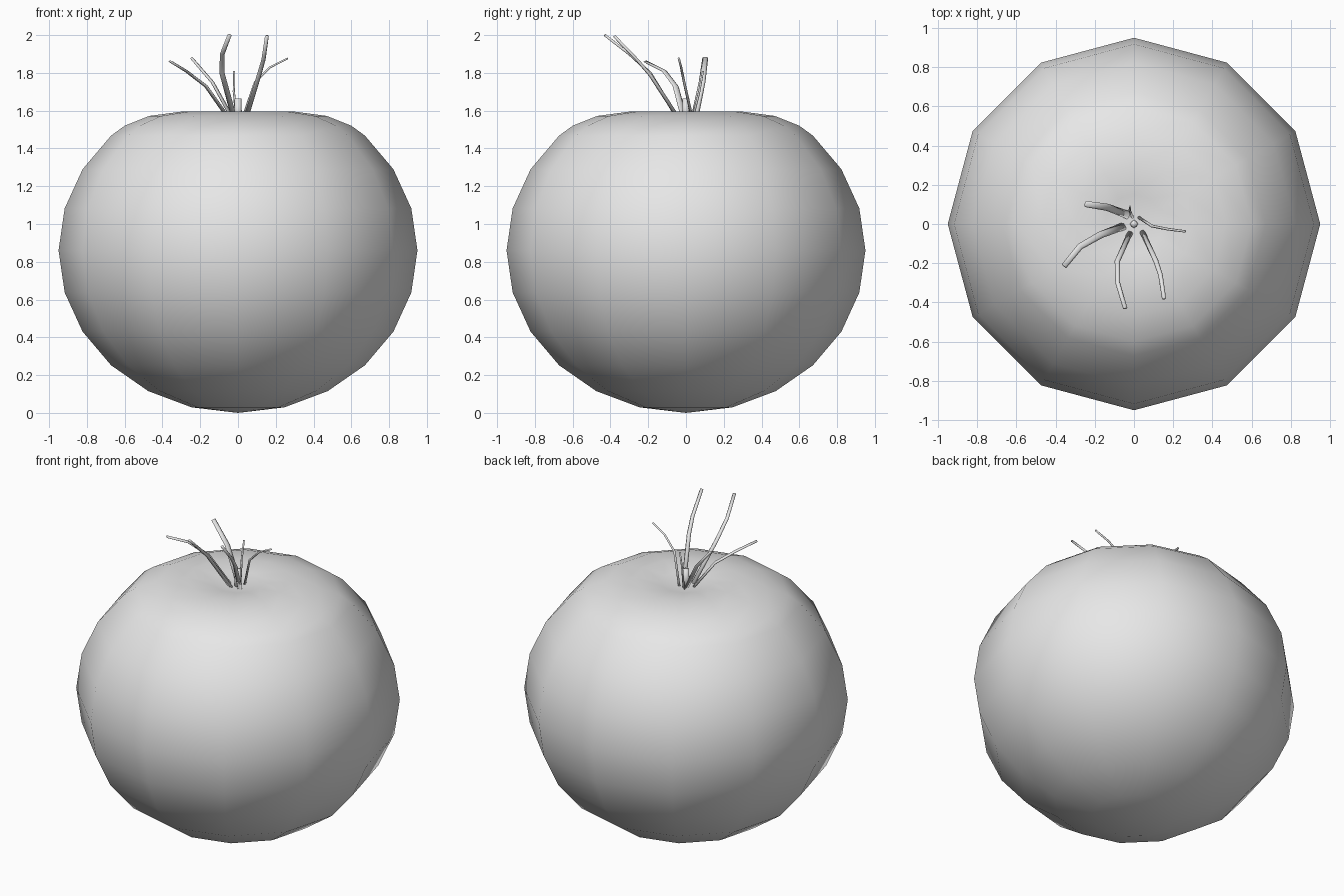
import bpy, bmesh, math
from mathutils import Vector

cube = bpy.data.objects.get("Cube")
if cube:
    bpy.data.objects.remove(cube, do_unlink=True)

GREY = 0.8
mat = bpy.data.materials.new("plain grey")
mat.use_nodes = True
mat.diffuse_color = (GREY, GREY, GREY, 1)
mat.node_tree.nodes["Principled BSDF"].inputs["Base Color"].default_value = (GREY, GREY, GREY, 1)


def finish(bm, name, smooth):
    """Turn a bmesh into a named object with the shared material."""
    bmesh.ops.recalc_face_normals(bm, faces=bm.faces)
    for face in bm.faces:
        face.smooth = smooth
    mesh = bpy.data.meshes.new(name)
    bm.to_mesh(mesh)
    bm.free()
    mesh.materials.append(mat)
    obj = bpy.data.objects.new(name, mesh)
    bpy.context.collection.objects.link(obj)
    return obj


def bridge(bm, low, high):
    """Join two rings of equal size with quads."""
    n = len(low)
    for i in range(n):
        j = (i + 1) % n
        bm.faces.new((low[i], low[j], high[j], high[i]))


# Fruit body: twelve-sided flattened sphere with a shallow dimple on top
SIDES, RADIUS, HALF = 12, 0.95, 0.86
profile = []
for k in range(-5, 4):
    a = math.radians(15 * k)
    profile.append((RADIUS * math.cos(a), HALF + HALF * math.sin(a)))
profile += [(0.6, 1.52), (0.47, 1.572), (0.3, 1.595), (0.15, 1.58)]

bm = bmesh.new()
rings = []
for r, z in profile:
    rings.append([bm.verts.new((r * math.cos(math.tau * i / SIDES),
                                r * math.sin(math.tau * i / SIDES), z))
                  for i in range(SIDES)])
for low, high in zip(rings, rings[1:]):
    bridge(bm, low, high)
for ring, z in ((rings[0], 0), (rings[-1], 1.555)):
    pole = bm.verts.new((0, 0, z))
    for i in range(SIDES):
        bm.faces.new((ring[i], ring[(i + 1) % SIDES], pole))
finish(bm, "fruit_body", True)

# Stalk stub in the middle of the dimple
bm = bmesh.new()
bmesh.ops.create_cone(bm, cap_ends=True, segments=8, radius1=0.022, radius2=0.018, depth=0.13)
bmesh.ops.translate(bm, verts=bm.verts, vec=(0, 0, 1.6))
finish(bm, "stalk_stub", True)


def sepal(name, points, width, thickness):
    """Sweep a thin flattened six-sided section along a bent path."""
    pts = [Vector(p) for p in points]
    outward = pts[-1] - pts[0]
    side = Vector((-outward.y, outward.x, 0)).normalized()
    bm = bmesh.new()
    rings = []
    for k, p in enumerate(pts):
        along = (pts[min(k + 1, len(pts) - 1)] - pts[max(k - 1, 0)]).normalized()
        across = (side - along * side.dot(along)).normalized()
        up = along.cross(across)
        scale = 1 - 0.25 * k / (len(pts) - 1)
        rings.append([bm.verts.new(p + across * math.cos(a) * width * scale / 2
                                   + up * math.sin(a) * thickness * scale / 2)
                      for a in (math.tau * i / 6 for i in range(6))])
    for low, high in zip(rings, rings[1:]):
        bridge(bm, low, high)
    bm.faces.new(rings[0])
    bm.faces.new(rings[-1])
    finish(bm, name, True)


# Curling sepals around the stalk
sepal("front_right_sepal", [(-0.02, -0.045, 1.56), (-0.085, -0.19, 1.8),
                            (-0.083, -0.3, 1.9), (-0.045, -0.43, 2.0)], 0.03, 0.02)
sepal("front_left_sepal", [(0.042, -0.04, 1.56), (0.112, -0.19, 1.79),
                           (0.135, -0.26, 1.87), (0.153, -0.38, 1.995)], 0.028, 0.02)
sepal("right_sepal", [(-0.05, -0.01, 1.56), (-0.17, -0.055, 1.73),
                      (-0.275, -0.115, 1.81), (-0.357, -0.215, 1.86)], 0.04, 0.014)
sepal("back_right_sepal", [(-0.03, 0.045, 1.56), (-0.135, 0.085, 1.75),
                           (-0.247, 0.102, 1.88)], 0.042, 0.018)
sepal("left_sepal", [(0.025, 0.033, 1.56), (0.09, -0.01, 1.75),
                     (0.17, -0.026, 1.83), (0.263, -0.038, 1.877)], 0.016, 0.014)
sepal("back_sepal", [(-0.008, 0.035, 1.56), (-0.022, 0.07, 1.7),
                     (-0.02, 0.09, 1.81)], 0.014, 0.014)
